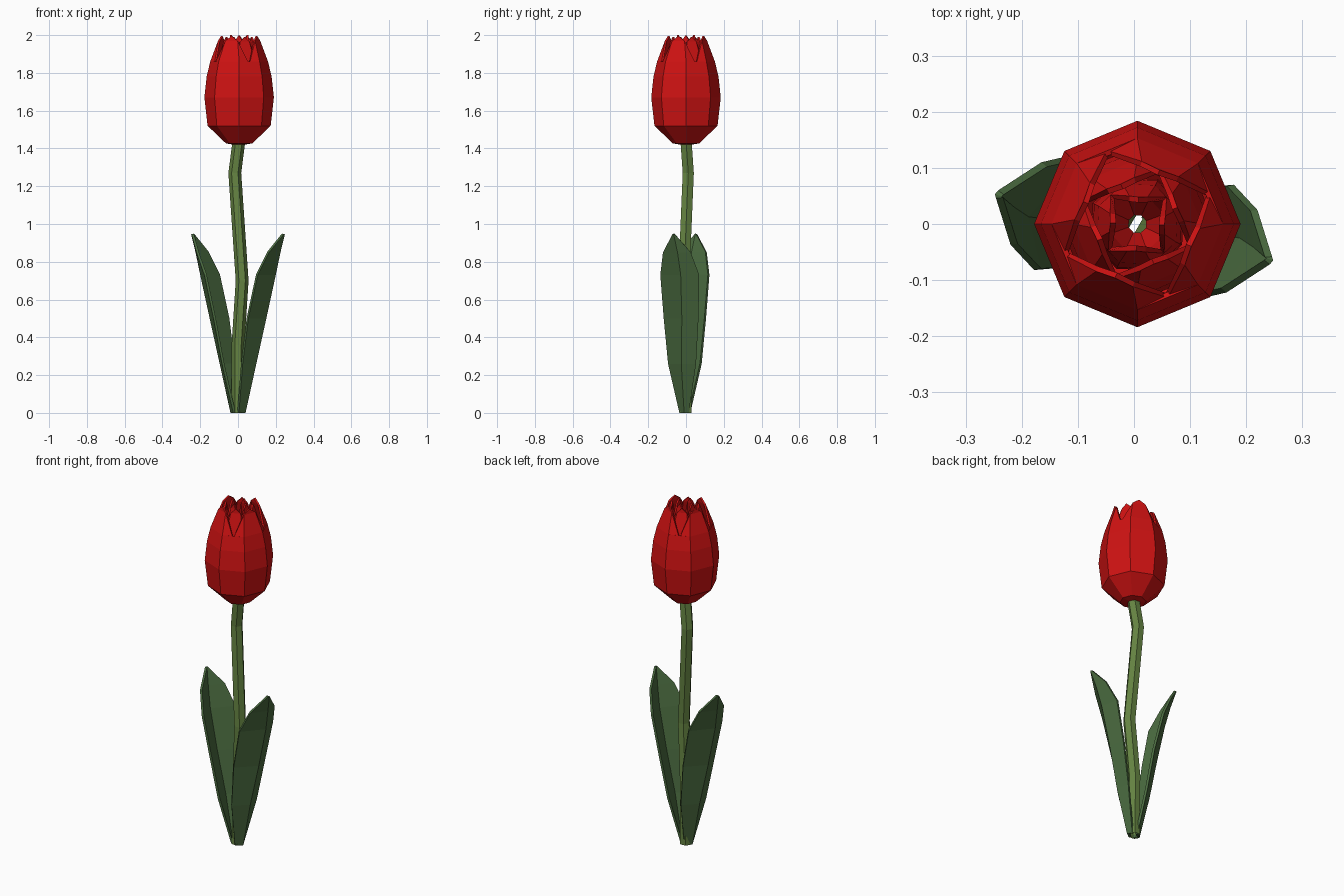
import bpy
from math import cos, sin, radians, pi

if "Cube" in bpy.data.objects:
    bpy.data.objects.remove(bpy.data.objects["Cube"])


def material(name, rgb):
    m = bpy.data.materials.new(name)
    m.diffuse_color = (*rgb, 1)
    m.use_nodes = True
    m.node_tree.nodes["Principled BSDF"].inputs["Base Color"].default_value = m.diffuse_color
    return m


RED = material("petal_red", (0.62, 0.006, 0.006))
STEM = material("stem_green", (0.13, 0.23, 0.055))
LEAF = material("leaf_green", (0.068, 0.145, 0.05))


def make(name, verts, faces, mat, thickness=0):
    me = bpy.data.meshes.new(name)
    me.from_pydata(verts, [], faces)
    me.materials.append(mat)
    ob = bpy.data.objects.new(name, me)
    bpy.context.collection.objects.link(ob)
    if thickness:
        s = ob.modifiers.new("thickness", "SOLIDIFY")
        s.thickness, s.offset = thickness, -1
    return ob


def bridge(rings, n, closed=True):
    return [(r * n + i, r * n + (i + 1) % n, (r + 1) * n + (i + 1) % n, (r + 1) * n + i)
            for r in range(rings - 1) for i in range(n if closed else n - 1)]


# Stem: bent open six-sided tube
path = [(0, 0, 0), (0.0, 0.002, 0.36), (0.022, -0.012, 0.7),
        (-0.017, 0.012, 1.27), (0.005, 0, 1.44)]
verts = [(x + 0.034 * cos(k * pi / 3), y + 0.034 * sin(k * pi / 3), z)
         for x, y, z in path for k in range(6)]
make("stem", verts, bridge(len(path), 6), STEM)

# Leaves: front edge, keel, back edge at each height
stations = [
    (0.00, (0.005, -0.035), (0.040, -0.010), (0.025, 0.015)),
    (0.26, (0.025, -0.095), (0.097, -0.025), (0.085, 0.053)),
    (0.50, (0.055, -0.118), (0.150, -0.022), (0.130, 0.066)),
    (0.73, (0.105, -0.136), (0.200, -0.028), (0.178, 0.070)),
    (0.85, (0.165, -0.122), (0.225, -0.045), (0.220, 0.025)),
    (0.945, (0.242, -0.072), (0.248, -0.065), (0.246, -0.058)),
]
verts = [(x, y, z) for z, *pts in stations for x, y in pts]
faces = bridge(len(stations), 3, closed=False)
make("right_leaf", verts, faces, LEAF, 0.013)
make("left_leaf", [(-x, -y - 0.012, z) for x, y, z in verts], faces, LEAF, 0.013)


# Petal cup: eight-sided bowl with four pointed petals and V notches between them
def cup(name, profile, tip_r, notch_z, tip_z, turn):
    cx = 0.006

    def pt(r, deg, z):
        a = radians(deg + turn)
        return (cx + r * cos(a), r * sin(a), z)

    verts = [pt(r, 45 * i, z) for r, z in profile for i in range(8)]
    faces = bridge(len(profile), 8)
    base = (len(profile) - 1) * 8
    rim = profile[-1][0]
    first = len(verts)
    for i in range(8):   # petal shoulders, leaning towards the petal centre
        verts.append(pt(tip_r, 45 * i + (4 if i % 2 else -4), tip_z - 0.025))
    for i in range(8):
        j = (i + 1) % 8
        mid = len(verts)
        if i % 2:        # petal with a low peak
            verts.append(pt(tip_r * 0.93, 45 * i + 22.5, tip_z))
            faces.append((base + i, base + j, first + j, first + i))
            faces.append((first + i, first + j, mid))
        else:            # notch, its lowest point on the rim
            verts.append(pt(rim * 0.93, 45 * i + 22.5, notch_z))
            faces.append((base + i, mid, first + i))
            faces.append((mid, base + j, first + j))
    make(name, verts, faces, RED, 0.01)


cup("outer_petals", [(0.03, 1.42), (0.07, 1.427), (0.167, 1.52), (0.184, 1.67),
                     (0.172, 1.78), (0.153, 1.86)], 0.112, 1.845, 1.995, 0)
cup("middle_petals", [(0.028, 1.45), (0.11, 1.54), (0.138, 1.68), (0.13, 1.78),
                      (0.115, 1.86)], 0.083, 1.86, 1.99, 45)
cup("inner_petals", [(0.026, 1.47), (0.06, 1.56), (0.088, 1.69), (0.085, 1.78),
                     (0.076, 1.86)], 0.052, 1.86, 2.0, 20)
